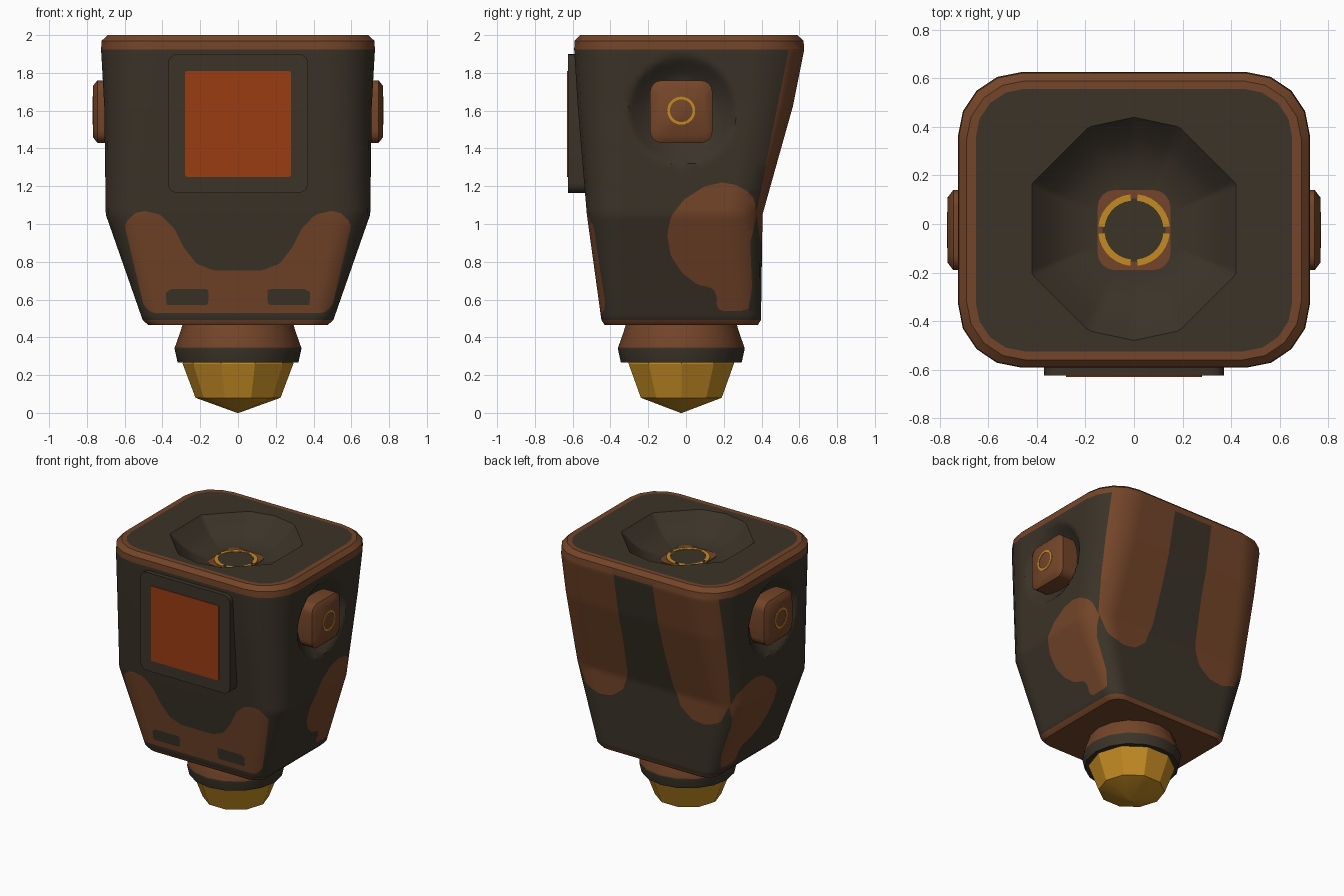
import bpy, bmesh, math
from math import cos, sin, pi, radians

if "Cube" in bpy.data.objects:
    bpy.data.objects.remove(bpy.data.objects["Cube"])

CY = -0.02  # y of the shared axis of bowl, knobs and nozzle


def material(name, r, g, b):
    m = bpy.data.materials.new(name)
    m.diffuse_color = tuple((((c / 255) + 0.055) / 1.055) ** 2.4 for c in (r, g, b)) + (1,)
    m.use_nodes = True
    m.node_tree.nodes["Principled BSDF"].inputs["Base Color"].default_value = m.diffuse_color
    return m


DARK, BROWN, GOLD, ORANGE = range(4)
MATS = [material("dark_grey_brown", 59, 51, 40), material("rust_brown", 116, 69, 41),
        material("gold", 196, 139, 36), material("burnt_orange", 155, 60, 18)]


def rounded(x0, x1, y0, y1, r, n=1, c=4):
    """Rounded rectangle outline, n pieces per straight side, c per corner."""
    pts = []
    corners = [(x1 - r, y0 + r, -90), (x1 - r, y1 - r, 0), (x0 + r, y1 - r, 90), (x0 + r, y0 + r, 180)]
    for k, (cx, cy, a) in enumerate(corners):
        arc = [(cx + r * cos(radians(a + 90 * i / c)), cy + r * sin(radians(a + 90 * i / c))) for i in range(c + 1)]
        nx, ny, na = corners[(k + 1) % 4]
        q = (nx + r * cos(radians(na)), ny + r * sin(radians(na)))
        p = arc[-1]
        pts += arc + [(p[0] + (q[0] - p[0]) * i / n, p[1] + (q[1] - p[1]) * i / n) for i in range(1, n)]
    return pts


def circle(r, n, cx=0, cy=CY):
    return [(cx + r * cos(2 * pi * i / n), cy + r * sin(2 * pi * i / n)) for i in range(n)]


def loft(rings, mats=None, cap=True, mat=DARK):
    """Skin a list of closed 3D rings; mats gives the colour of each band."""
    bm = bmesh.new()
    vs = [[bm.verts.new(p) for p in ring] for ring in rings]
    n = len(rings[0])
    for k in range(len(vs) - 1):
        for i in range(n):
            f = bm.faces.new((vs[k][i], vs[k][(i + 1) % n], vs[k + 1][(i + 1) % n], vs[k + 1][i]))
            f.material_index = mats[k] if mats else mat
    if cap:
        bm.faces.new(vs[0][::-1]).material_index = mats[0] if mats else mat
        bm.faces.new(vs[-1]).material_index = mats[-1] if mats else mat
    return bm


def finish(name, bm, angle=35):
    bmesh.ops.recalc_face_normals(bm, faces=bm.faces)
    me = bpy.data.meshes.new(name)
    bm.to_mesh(me)
    bm.free()
    for m in MATS:
        me.materials.append(m)
    ob = bpy.data.objects.new(name, me)
    bpy.context.collection.objects.link(ob)
    bpy.ops.object.select_all(action='DESELECT')
    ob.select_set(True)
    bpy.context.view_layer.objects.active = ob
    if angle:
        bpy.ops.object.shade_smooth_by_angle(angle=radians(angle))
    return ob


def inside(poly, x, y):
    """Signed distance to a polygon, positive inside."""
    best, odd = 9.0, False
    for (ax, ay), (bx, by) in zip(poly, poly[1:] + poly[:1]):
        dx, dy = bx - ax, by - ay
        t = max(0, min(1, ((x - ax) * dx + (y - ay) * dy) / (dx * dx + dy * dy)))
        best = min(best, math.hypot(x - ax - t * dx, y - ay - t * dy))
        if (ay > y) != (by > y) and x < ax + (y - ay) * dx / dy:
            odd = not odd
    return best if odd else -best


def paint(bm, field, mat):
    """Cut the mesh along field = 0 and colour the positive side."""
    bmesh.ops.triangulate(bm, faces=bm.faces)
    val = {}
    for v in bm.verts:
        f = field(v.co)
        val[v] = f if abs(f) > 2e-4 else 2e-4
    new = set()
    for e in list(bm.edges):
        a, b = e.verts
        if val[a] * val[b] < 0:
            new.add(bmesh.utils.edge_split(e, a, val[a] / (val[a] - val[b]))[1])
    for f in list(bm.faces):
        hit = [v for v in f.verts if v in new]
        if len(hit) == 2:
            bmesh.utils.face_split(f, hit[0], hit[1])
    for f in bm.faces:
        if any(v not in new and val[v] > 0 for v in f.verts):
            f.material_index = mat


# Body: outline at key heights (z, half width, front y, back y, corner radius)
KEYS = [(0.465, 0.475, -0.43, 0.38, 0.09), (0.492, 0.505, -0.448, 0.397, 0.10),
        (1.05, 0.70, -0.525, 0.405, 0.17), (1.62, 0.708, -0.573, 0.565, 0.22),
        (1.925, 0.725, -0.592, 0.626, 0.26), (1.97, 0.722, -0.59, 0.622, 0.26),
        (2.0, 0.69, -0.56, 0.59, 0.24), (2.0, 0.652, -0.525, 0.557, 0.20)]
rings, bands = [], []
for k, (a, b) in enumerate(zip(KEYS, KEYS[1:])):
    steps = max(1, round((b[0] - a[0]) / 0.03))
    for i in range(steps + (k == len(KEYS) - 2)):
        z, hx, y0, y1, r = [p + (q - p) * i / steps for p, q in zip(a, b)]
        rings.append([(x, y, z) for x, y in rounded(-hx, hx, y0, y1, r, 30, 4)])
        bands.append(BROWN if k in (0, 4, 5, 6) else DARK)
bands.pop()

# Funnel bowl sunk into the top, ten-sided
CORNERS = [-24, 24, 66, 90, 114, 156, 204, 246, 270, 294, 336]


def bowl_ring(r, z):
    out = []
    for x, y, _ in rings[-1]:
        t = math.degrees(math.atan2(y - CY, x)) % 360
        t = t - 360 if t >= 336 else t
        k = max(i for i in range(10) if CORNERS[i] <= t)
        half, mid = (CORNERS[k + 1] - CORNERS[k]) / 2, (CORNERS[k + 1] + CORNERS[k]) / 2
        d = r * cos(radians(half)) / cos(radians(t - mid))
        out.append((d * cos(radians(t)), CY + d * sin(radians(t)), z))
    return out


for ring in [bowl_ring(r, z) for r, z in ((0.46, 2.0), (0.38, 1.92), (0.30, 1.87), (0.20, 1.845))]:
    rings.append(ring)
    bands.append(DARK)
body = loft(rings, bands)
body.faces.ensure_lookup_table()
body.faces[-2].material_index = BROWN

# Round dishes pressed into both sides
for v in body.verts:
    d = math.hypot(v.co.y - CY, v.co.z - 1.6) / 0.285
    if abs(v.co.x) > 0.6 and d < 1:
        v.co.x -= math.copysign(0.09 * min(1, (1 - d * d) * 1.5), v.co.x)

# Painted patches
FRONT = [(-0.1, 0.755), (0.13, 0.755), (0.22, 0.79), (0.29, 0.88), (0.34, 0.98), (0.41, 1.05),
         (0.50, 1.07), (0.57, 1.05), (0.60, 0.99), (0.50, 0.57), (0.46, 0.53), (-0.1, 0.53)]
SIDE = [(0.19, 1.22), (0.10, 1.20), (-0.01, 1.13), (-0.08, 1.04), (-0.10, 0.94), (-0.08, 0.83),
        (-0.02, 0.74), (0.06, 0.68), (0.14, 0.66), (0.165, 0.62), (0.16, 0.56), (0.19, 0.54),
        (0.33, 0.54), (0.35, 0.66), (0.34, 0.90), (0.375, 1.05), (0.36, 1.14), (0.30, 1.20)]
BACK = [(0.16, 1.95), (0.17, 1.4), (0.19, 1.1), (0.24, 0.96), (0.33, 0.89), (0.44, 0.875),
        (0.56, 0.92), (0.62, 1.05), (0.8, 1.2), (0.8, 1.95)]
SLOT = [(0.155, 0.57), (0.38, 0.57), (0.38, 0.655), (0.155, 0.655)]
paint(body, lambda c: inside(FRONT, abs(c.x), c.z) if c.y < -0.3 else -1, BROWN)
paint(body, lambda c: inside(SLOT, abs(c.x), c.z) if c.y < -0.3 else -1, DARK)
paint(body, lambda c: inside(SIDE, c.y, c.z) if abs(c.x) > 0.4 else -1, BROWN)
paint(body, lambda c: min(inside(BACK, abs(c.x), c.z), c.y - 0.36 - (c.z - 1) * 0.2)
      if c.y > 0.2 and c.z < 1.96 else -1, BROWN)
finish("body", body)


# Front display frame and its panel
def front_plate(name, half, z0, z1, r, y0, y1, mat):
    o = rounded(-half, half, z0, z1, r)
    finish(name, loft([[(x, y, z) for x, z in o] for y in (y0, y1)], mat=mat), 30)


front_plate("display_frame", 0.37, 1.165, 1.90, 0.05, -0.625, -0.50, DARK)
front_plate("display_panel", 0.28, 1.25, 1.81, 0.012, -0.63, -0.622, ORANGE)


# Side knobs with a thin gold ring
def annulus(r0, r1, h0, h1, place, cy, cz, a0=0, a1=360):
    bm = bmesh.new()
    n = max(6, (a1 - a0) // 10)
    rows = []
    for i in range(n + 1):
        t = radians(a0 + (a1 - a0) * i / n)
        rows.append([bm.verts.new(place(cy + r * cos(t), cz + r * sin(t), h))
                     for r, h in ((r0, h0), (r0, h1), (r1, h1), (r1, h0))])
    for p, q in zip(rows, rows[1:]):
        for j in range(4):
            bm.faces.new((p[j], q[j], q[(j + 1) % 4], p[(j + 1) % 4])).material_index = GOLD
    return bm


for side, s in (("right", 1), ("left", -1)):
    knob = []
    for x, g in ((0.56, 0), (0.745, 0), (0.768, 0.03)):
        h = 0.165 - g
        knob.append([(s * x, y, z) for y, z in rounded(CY - 0.005 - h, CY - 0.005 + h, 1.595 - h, 1.595 + h, 0.06)])
    finish(side + "_knob", loft(knob, mat=BROWN))
    finish(side + "_knob_ring", annulus(0.06, 0.074, 0.765, 0.771, lambda u, v, h: (s * h, u, v), CY - 0.005, 1.6), 30)

# Bowl floor: brown pad, dark disc and four gold arcs
pad = rounded(-0.15, 0.15, -0.19, 0.14, 0.07)
finish("bowl_pad", loft([[(x, y, z) for x, y in pad] for z in (1.835, 1.85)], mat=BROWN), 30)
disc = circle(0.13, 32, 0, -0.025)
finish("bowl_disc", loft([[(x, y, z) for x, y in disc] for z in (1.845, 1.853)]), 30)
for k in range(4):
    finish("bowl_ring_arc_%d" % k,
           annulus(0.122, 0.148, 1.847, 1.856, lambda u, v, h: (u, v, h), 0, -0.025, 90 * k + 6, 90 * k + 84), 30)


# Nozzle under the body: collar, band and faceted tip
def turned(name, profile, n, mats, angle):
    return finish(name, loft([[(x, y, z) for x, y in circle(r, n, 0, -0.025)] for r, z in profile], mats), angle)


turned("nozzle_collar", [(0.29, 0.48), (0.305, 0.43), (0.335, 0.345), (0.335, 0.335), (0.32, 0.268), (0.28, 0.268)],
       16, [BROWN, BROWN, DARK, DARK, DARK], 40)
turned("nozzle_tip", [(0.29, 0.29), (0.293, 0.26), (0.225, 0.08), (0.004, 0.0)], 10, [GOLD] * 3, 25)
